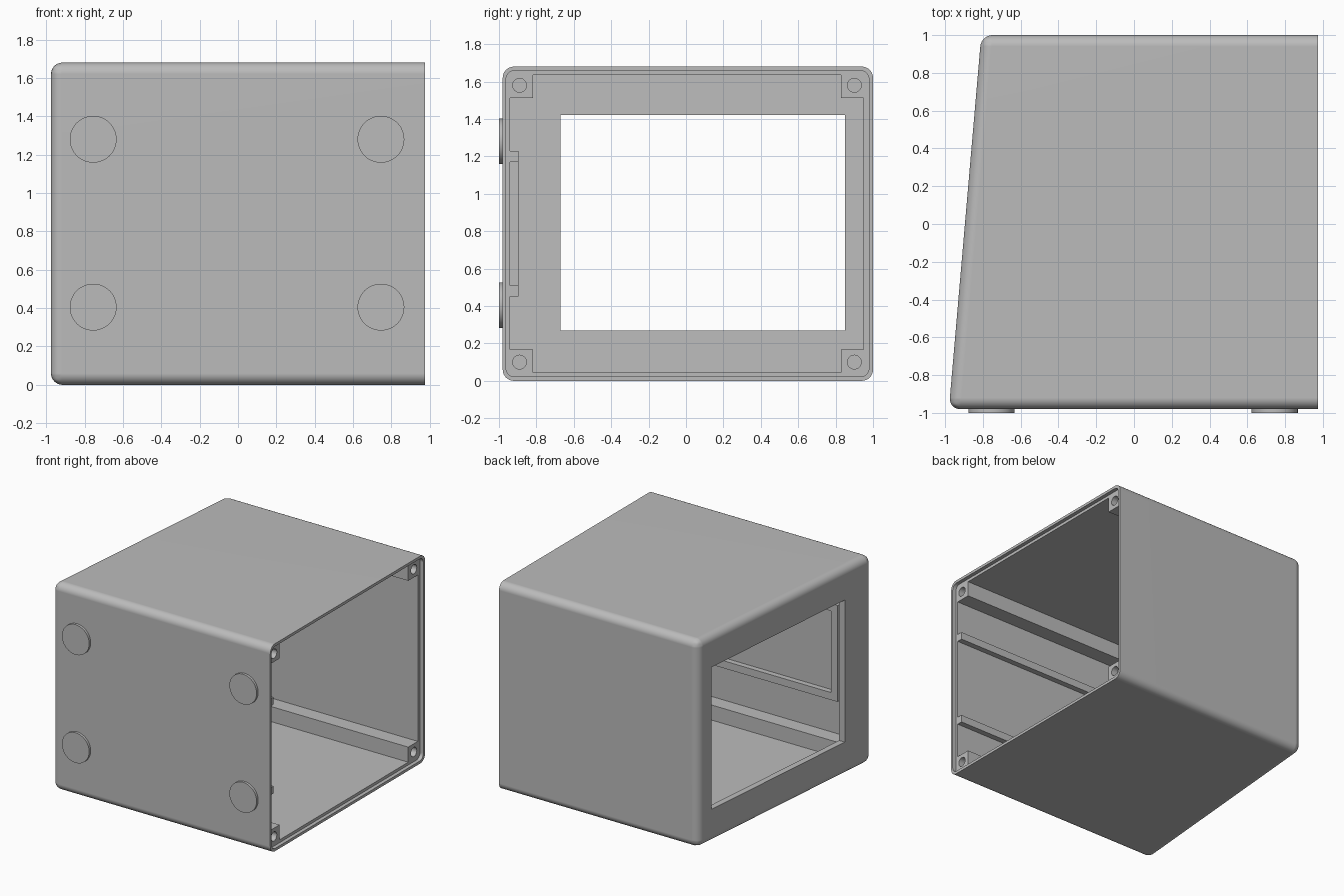
import bpy, bmesh, math

if "Cube" in bpy.data.objects:
    bpy.data.objects.remove(bpy.data.objects["Cube"], do_unlink=True)

OPEN_X = 0.975            # open end of the housing
HEIGHT = 1.68
FRONT, BACK = -0.98, 1.0
WALL = 0.05
RECESS_X = OPEN_X - 0.03  # floor of the lid recess

grey = bpy.data.materials.new("plain grey")
grey.use_nodes = True
grey.diffuse_color = (0.5, 0.5, 0.5, 1)
grey.node_tree.nodes["Principled BSDF"].inputs["Base Color"].default_value = (0.5, 0.5, 0.5, 1)


def slant(y, inset=0.0):
    """x of the sloping wall at depth y"""
    return -0.98 + 0.0866 * (y - FRONT) + inset


def finish(name, bm):
    bmesh.ops.recalc_face_normals(bm, faces=bm.faces)
    mesh = bpy.data.meshes.new(name)
    bm.to_mesh(mesh)
    bm.free()
    ob = bpy.data.objects.new(name, mesh)
    bpy.context.collection.objects.link(ob)
    mesh.materials.append(grey)
    return ob


def prism(profile, start, end):
    """Extrude a (y, z) profile along x; start and end give x for each y."""
    bm = bmesh.new()
    a = [bm.verts.new((start(y), y, z)) for y, z in profile]
    b = [bm.verts.new((end(y), y, z)) for y, z in profile]
    bm.faces.new(a)
    bm.faces.new(b)
    for i in range(len(a)):
        j = (i + 1) % len(a)
        bm.faces.new((a[i], a[j], b[j], b[i]))
    return bm


def rect(y0, y1, z0, z1):
    return [(y0, z0), (y1, z0), (y1, z1), (y0, z1)]


def rounded_rect(y0, y1, z0, z1, r, steps=8):
    pts = []
    centres = [(y1 - r, z1 - r), (y0 + r, z1 - r), (y0 + r, z0 + r), (y1 - r, z0 + r)]
    for k, (cy, cz) in enumerate(centres):
        for i in range(steps + 1):
            t = math.pi / 2 * (k + i / steps)
            pts.append((cy + r * math.cos(t), cz + r * math.sin(t)))
    return pts


def circle(cy, cz, r, n=32):
    return [(cy + r * math.cos(math.tau * i / n), cz + r * math.sin(math.tau * i / n)) for i in range(n)]


def at(x):
    return lambda y: x


def cut(target, name, bm):
    cutter = finish(name, bm)
    cutter.hide_render = True
    mod = target.modifiers.new(name, 'BOOLEAN')
    mod.operation = 'DIFFERENCE'
    mod.solver = 'EXACT'
    mod.object = cutter
    bpy.context.view_layer.objects.active = target
    bpy.ops.object.modifier_apply(modifier=name)
    bpy.data.objects.remove(cutter, do_unlink=True)


def smooth(ob):
    bpy.ops.object.select_all(action='DESELECT')
    ob.select_set(True)
    bpy.context.view_layer.objects.active = ob
    bpy.ops.object.shade_smooth_by_angle(angle=math.radians(25))


# Housing: sloped block, rounded everywhere but at the open end
bm = prism(rect(FRONT, BACK, 0, HEIGHT), slant, at(OPEN_X))
edges = [e for e in bm.edges if not all(v.co.x > 0 for v in e.verts) or
         any(abs(f.normal.x) < 0 for f in e.link_faces)]
bmesh.ops.bevel(bm, geom=edges, offset=0.06, segments=8, profile=0.5, affect='EDGES')
housing = finish("housing", bm)

# Cavity with four corner posts left standing
y0, y1, z0, z1, p = -0.94, 0.95, 0.045, 1.635, 0.122
cavity = [(y0 + p, z0), (y1 - p, z0), (y1 - p, z0 + p), (y1, z0 + p),
          (y1, z1 - p), (y1 - p, z1 - p), (y1 - p, z1), (y0 + p, z1),
          (y0 + p, z1 - p), (y0, z1 - p), (y0, z0 + p), (y0 + p, z0 + p)]
cut(housing, "cavity", prism(cavity, lambda y: slant(y, WALL), at(OPEN_X + 0.1)))

# Shallow recess for a lid
cut(housing, "lid_recess",
    prism(rounded_rect(-0.962, 0.978, 0.022, 1.658, 0.045), at(RECESS_X), at(OPEN_X + 0.1)))

# Screw holes in the posts
for y in (-0.89, 0.9):
    for z in (0.1, 1.58):
        cut(housing, "screw_hole", prism(circle(y, z, 0.037), at(RECESS_X - 0.3), at(OPEN_X + 0.1)))

# Window through the sloping wall
cut(housing, "window", prism(rect(-0.67, 0.85, 0.27, 1.42), at(-1.2), at(-0.7)))
smooth(housing)
housing.modifiers.new("even_shading", 'WEIGHTED_NORMAL').keep_sharp = True

# U-shaped board holder on the inside of the front wall
holder = [(-0.73, 0.45), (RECESS_X, 0.45), (RECESS_X, 0.51), (-0.67, 0.51),
          (-0.67, 1.17), (RECESS_X, 1.17), (RECESS_X, 1.23), (-0.73, 1.23)]
bm = bmesh.new()
face = bm.faces.new([bm.verts.new((x, -0.945, z)) for x, z in holder])
out = bmesh.ops.extrude_face_region(bm, geom=[face])
bmesh.ops.translate(bm, vec=(0, 0.05, 0), verts=[g for g in out["geom"] if isinstance(g, bmesh.types.BMVert)])
finish("board_holder", bm)

# Four round feet on the front
for side, x in (("right", -0.755), ("left", 0.745)):
    for level, z in (("lower", 0.405), ("upper", 1.28)):
        bpy.ops.mesh.primitive_cylinder_add(vertices=48, radius=0.122, depth=0.025,
                                            location=(x, -0.9875, z), rotation=(math.pi / 2, 0, 0))
        foot = bpy.context.object
        foot.name = f"{level}_{side}_foot"
        foot.data.materials.append(grey)
        smooth(foot)
